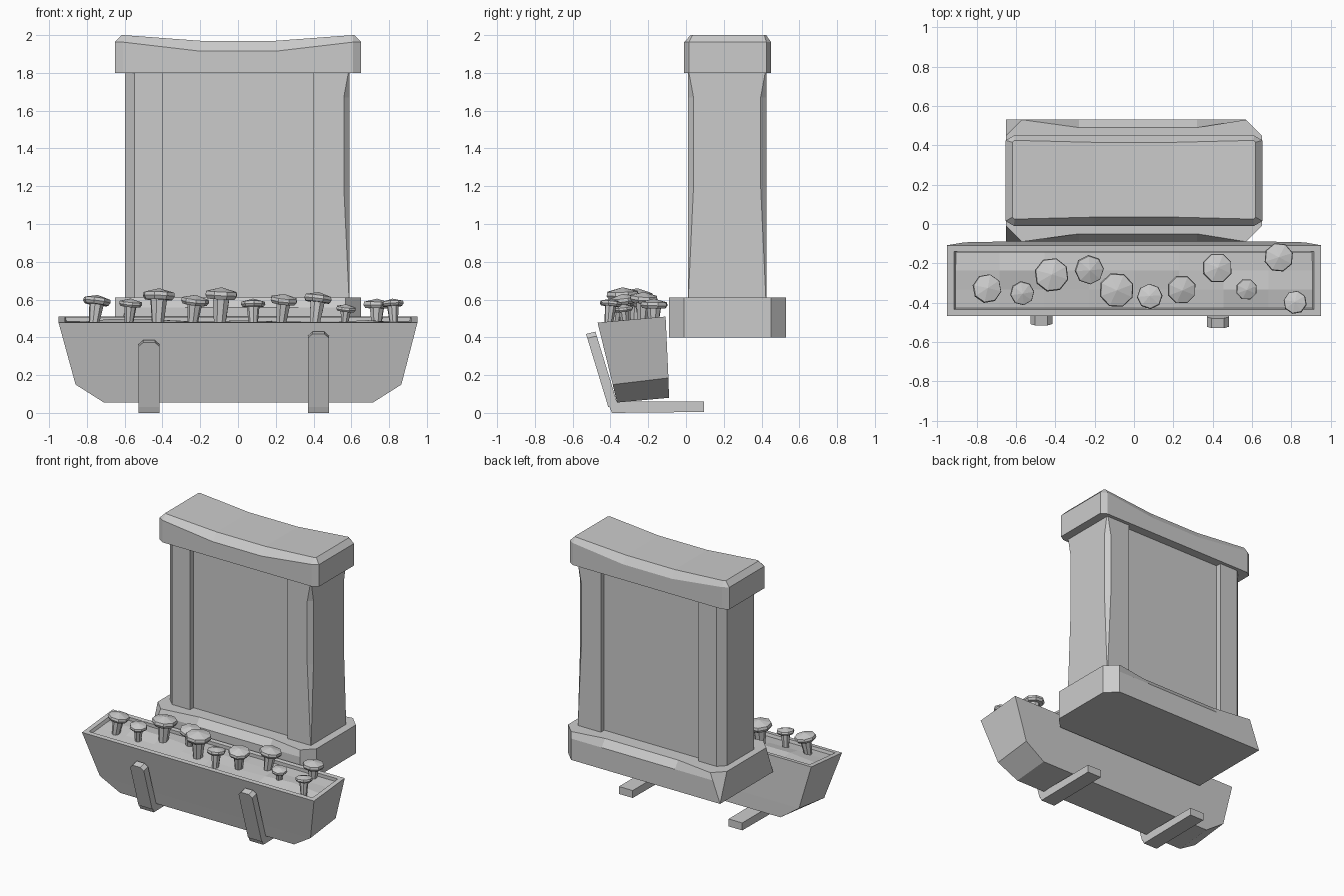
import bpy, bmesh, math, random
from mathutils import Vector, Matrix

random.seed(4)
cube = bpy.data.objects.get("Cube")
if cube:
    bpy.data.objects.remove(cube, do_unlink=True)

stone = bpy.data.materials.new("plain_grey")
stone.use_nodes = True
GREY = (0.6, 0.6, 0.6, 1)
stone.diffuse_color = GREY
stone.node_tree.nodes["Principled BSDF"].inputs["Base Color"].default_value = GREY


def finish(name, bm):
    bmesh.ops.remove_doubles(bm, verts=bm.verts, dist=0.0005)
    bmesh.ops.recalc_face_normals(bm, faces=bm.faces)
    mesh = bpy.data.meshes.new(name)
    bm.to_mesh(mesh)
    bm.free()
    mesh.materials.append(stone)
    ob = bpy.data.objects.new(name, mesh)
    bpy.context.collection.objects.link(ob)
    return ob


def loft(name, rings, caps=None):
    """Skin a stack of equal rings; caps lists the index tuples closing both ends."""
    bm = bmesh.new()
    rows = [[bm.verts.new(p) for p in ring] for ring in rings]
    n = len(rows[0])
    for low, high in zip(rows, rows[1:]):
        for i in range(n):
            j = (i + 1) % n
            bm.faces.new((low[i], low[j], high[j], high[i]))
    for row in (rows[0], rows[-1]):
        for cap in caps or [range(n)]:
            bm.faces.new([row[i] for i in cap])
    return finish(name, bm)


# Slab outline: chamfered rectangle with two extra points on the front and back
def slab(x, y0, y1, m0, m1, z, mid_z, left, right, mid_in=0.0):
    (lx, ly), (rx, ry) = left, right
    a, b = y0 + mid_in, y1 - mid_in
    return [Vector(p) for p in (
        (-x + lx, y0, z), (m0, a, mid_z), (m1, a, mid_z), (x - rx, y0, z),
        (x, y0 + ry, z), (x, y1 - ry, z),
        (x - rx, y1, z), (m1, b, mid_z), (m0, b, mid_z), (-x + lx, y1, z),
        (-x, y1 - ly, z), (-x, y0 + ly, z))]


STRIPS = [(0, 1, 8, 9), (1, 2, 7, 8), (2, 3, 6, 7), (3, 4, 5, 6), (9, 10, 11, 0)]

# Sill: worn long edges, left corners cut only towards the top
cut = (0.08, 0.08)
sill_low = slab(0.65, -0.09, 0.53, -0.28, 0.32, 0.4, 0.4, (0, 0), cut)
sill_top = slab(0.65, -0.09, 0.53, -0.28, 0.32, 0.61, 0.61, cut, cut, 0.04)
sill_mid = [a.lerp(b, 0.75) for a, b in zip(sill_low, sill_top)]
for i in (1, 2, 7, 8):
    sill_mid[i].y = sill_low[i].y
loft("sill", [sill_low, sill_mid, sill_top], STRIPS)

# Lintel: sagging top with a bevel all round
edge = (0.042, 0.025)
loft("lintel", [
    slab(0.652, -0.01, 0.45, -0.2, 0.2, 1.8, 1.8, edge, edge),
    slab(0.652, -0.01, 0.45, -0.2, 0.2, 1.963, 1.915, edge, edge),
    slab(0.617, 0.025, 0.425, -0.2, 0.2, 2.0, 1.97, (0.01, 0.01), (0.01, 0.01), 0.01)],
    STRIPS)


# Posts: side = -1 or 1, chamfer given per height
def post(name, side, x, levels):
    rings = [[(side * px, py, z) for px, py in (
        (0.4, 0.01), (x - c, 0.01), (x, 0.01 + c), (x, 0.425 - c),
        (x - c, 0.425), (0.4, 0.425))] for z, c in levels]
    loft(name, rings)


post("left_post", 1, 0.59, [(0.6, 0.002), (1.2, 0.03), (1.67, 0.03), (1.81, 0.004)])
post("right_post", -1, 0.597, [(0.6, 0.05), (1.81, 0.05)])

# Recessed panel between the posts
loft("panel", [[(-0.41, 0.05, z), (0.41, 0.05, z), (0.41, 0.385, z), (-0.41, 0.385, z)]
               for z in (0.6, 1.81)])


# Planter: tilted trough, each level is (left x, right x, front yz, back yz)
def trough(x0, x1, front, back):
    return [(x0, *front), (x1, *front), (x1, *back), (x0, *back)]


loft("planter", [
    trough(-0.71, 0.715, (-0.365, 0.055), (-0.09, 0.08)),
    trough(-0.86, 0.865, (-0.388, 0.15), (-0.093, 0.185)),
    trough(-0.95, 0.95, (-0.468, 0.478), (-0.108, 0.51)),
    trough(-0.915, 0.915, (-0.435, 0.481), (-0.14, 0.507)),
    trough(-0.9, 0.9, (-0.425, 0.445), (-0.14, 0.47))])

# Soil: slightly uneven bed inside the trough
bm = bmesh.new()
bmesh.ops.create_grid(bm, x_segments=8, y_segments=3, size=1)
for v in bm.verts:
    edge_point = abs(v.co.y) > 0.9 or abs(v.co.x) > 0.9
    lift = 0 if edge_point else random.uniform(0.0, 0.025)
    v.co = (v.co.x * 0.91, -0.285 + v.co.y * 0.143, 0.472 + v.co.y * 0.012 + lift)
finish("soil", bm)


# Brackets: bent flat bar with clipped upper corners
def bracket(name, x0, x1, top):
    def arm(z, inner):
        t = (z - 0.01) / 0.42
        return (-0.405 - 0.128 * t + (0.05 if inner else 0), z + (0.012 if inner else 0))
    rings = []
    for inset, z in ((0, 0.03), (0, top - 0.035), (0.025, top - 0.012)):
        rings.append([(x0 + inset, *arm(z, False)), (x1 - inset, *arm(z, False)),
                      (x1 - inset, *arm(z, True)), (x0 + inset, *arm(z, True))])
    loft(name + "_arm", rings)
    foot = [(-0.407, 0.035), (-0.392, 0.0), (0.095, 0.005), (0.095, 0.06), (-0.36, 0.06)]
    loft(name + "_foot", [[(x, *p) for p in foot] for x in (x0, x1)])


bracket("right_bracket", -0.527, -0.415, 0.385)
bracket("left_bracket", 0.37, 0.482, 0.43)


# Flowers: flared stem under a faceted, tilted head
def flower(name, x, y, r, top):
    bm = bmesh.new()
    tilt = (Matrix.Rotation(random.uniform(-0.15, 0.15), 4, 'X')
            @ Matrix.Rotation(random.uniform(-0.15, 0.15), 4, 'Y'))
    spin = random.uniform(0, 0.7)
    neck = top - r * 0.75
    center = Vector((x, y, neck))

    def ring(radius, z, n):
        return [bm.verts.new(center + tilt @ Vector((
            radius * math.cos(spin + k * math.tau / n),
            radius * math.sin(spin + k * math.tau / n), z))) for k in range(n)]

    rows = [ring(r * 0.35, 0.46 - neck, 8), ring(r * 0.52, 0.005, 8), ring(r * 0.86, 0.005, 8),
            ring(r, r * 0.28, 8), ring(r * 0.95, r * 0.5, 8)]
    for low, high in zip(rows, rows[1:]):
        for k in range(8):
            j = (k + 1) % 8
            bm.faces.new((low[k], low[j], high[j], high[k]))
    tip = bm.verts.new(center + tilt @ Vector((0, 0, r * 0.75)))
    for k in range(8):
        bm.faces.new((rows[-1][k], rows[-1][(k + 1) % 8], tip))
    bm.faces.new(rows[0])
    finish(name, bm)


BED = [(-0.75, -0.33, 0.075, 0.625), (-0.57, -0.35, 0.062, 0.605), (-0.42, -0.26, 0.088, 0.66),
       (-0.23, -0.23, 0.075, 0.625), (-0.09, -0.335, 0.09, 0.665), (0.08, -0.37, 0.065, 0.605),
       (0.24, -0.33, 0.075, 0.63), (0.42, -0.225, 0.078, 0.64), (0.57, -0.33, 0.055, 0.575),
       (0.735, -0.17, 0.075, 0.605), (0.82, -0.4, 0.06, 0.605)]
for i, spec in enumerate(BED):
    flower(f"flower_{i + 1}", *spec)
